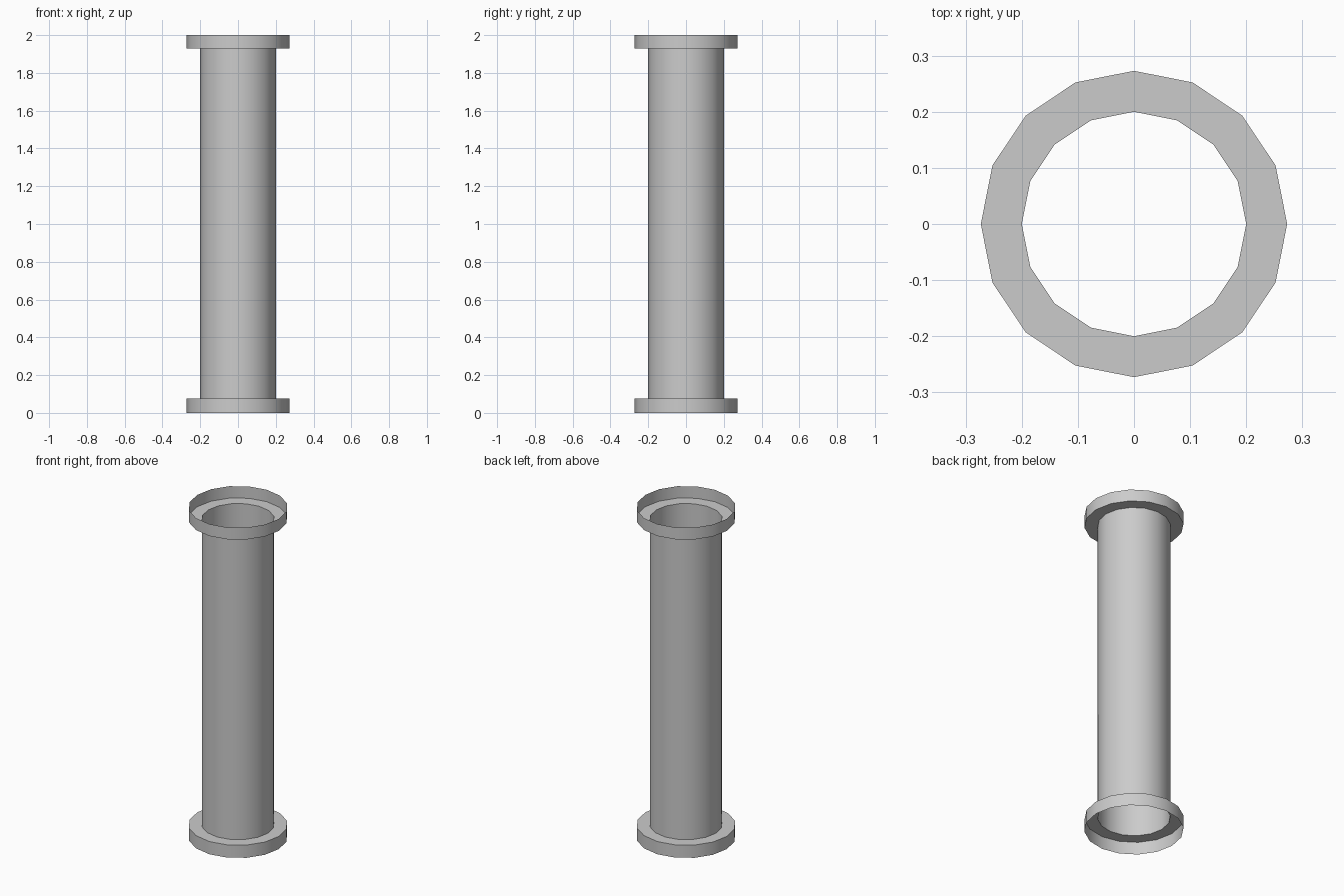
import bpy, bmesh
from math import cos, sin, tau, radians

if "Cube" in bpy.data.objects:
    bpy.data.objects.remove(bpy.data.objects["Cube"])

SIDES = 16
# Open pipe profile (radius, z): bottom skirt, ledge, shaft, ledge, top rim
PROFILE = [(0.273, 0.0), (0.273, 0.077), (0.2, 0.077),
           (0.2, 1.928), (0.273, 1.928), (0.273, 2.0)]

# Revolve the profile into a thin open shell
bm = bmesh.new()
rings = [[bm.verts.new((r * cos(tau * i / SIDES), r * sin(tau * i / SIDES), z))
          for i in range(SIDES)] for r, z in PROFILE]
for low, high in zip(rings, rings[1:]):
    for i in range(SIDES):
        j = (i + 1) % SIDES
        bm.faces.new((low[i], low[j], high[j], high[i]))

mesh = bpy.data.meshes.new("flanged_pipe")
bm.to_mesh(mesh)
bm.free()
pipe = bpy.data.objects.new("flanged_pipe", mesh)
bpy.context.collection.objects.link(pipe)

# Smooth round walls, sharp flange edges
bpy.context.view_layer.objects.active = pipe
pipe.select_set(True)
bpy.ops.object.shade_smooth_by_angle(angle=radians(30))
